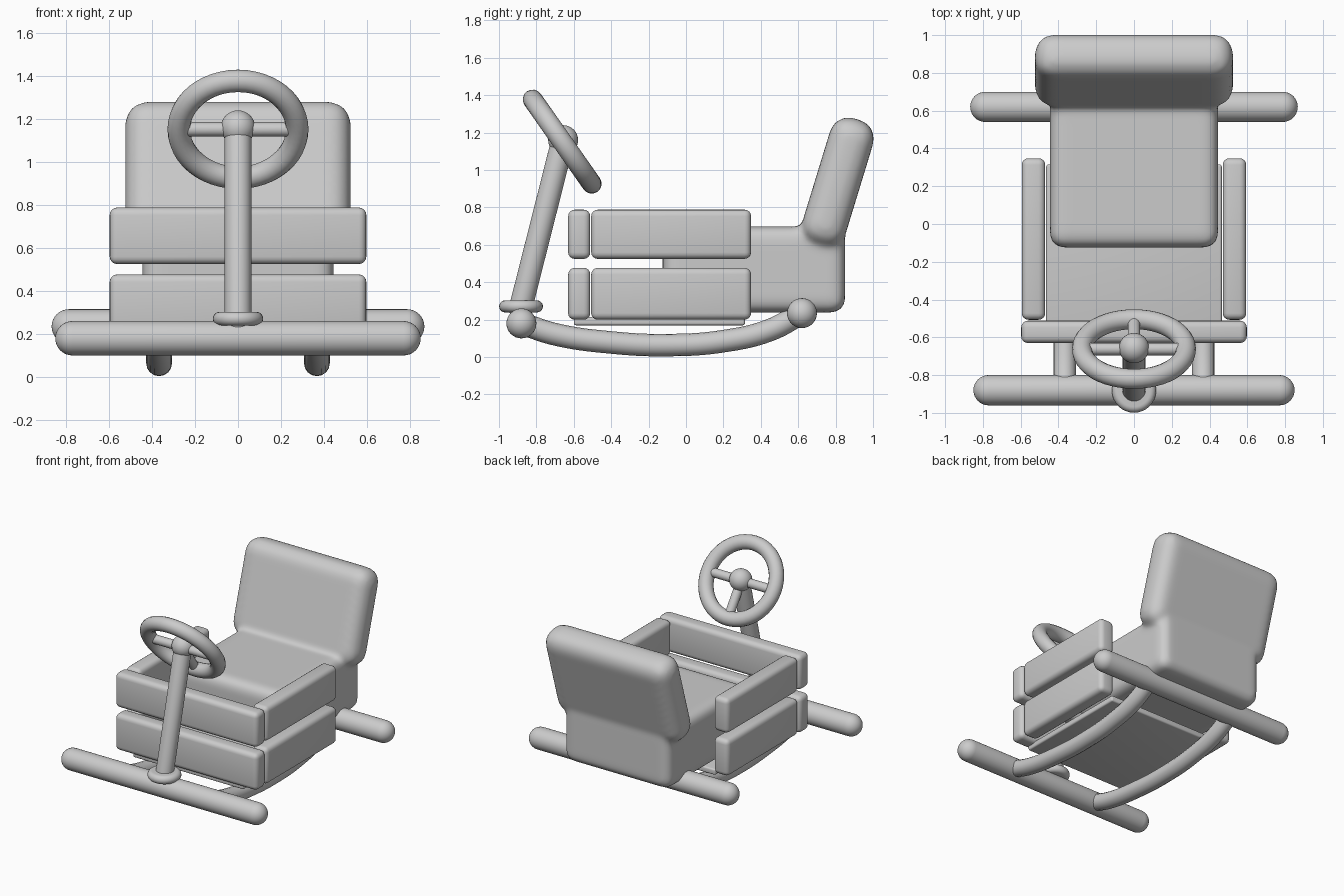
import bpy, bmesh, math
from mathutils import Vector, Matrix

if "Cube" in bpy.data.objects:
    bpy.data.objects.remove(bpy.data.objects["Cube"])

grey = bpy.data.materials.new("plain grey")
grey.diffuse_color = (0.6, 0.6, 0.6, 1)
grey.use_nodes = True
grey.node_tree.nodes["Principled BSDF"].inputs["Base Color"].default_value = grey.diffuse_color


def finish(name, bm, matrix=Matrix()):
    bmesh.ops.transform(bm, matrix=matrix, verts=bm.verts)
    bmesh.ops.recalc_face_normals(bm, faces=bm.faces)
    me = bpy.data.meshes.new(name)
    bm.to_mesh(me)
    bm.free()
    for p in me.polygons:
        p.use_smooth = True
    me.materials.append(grey)
    ob = bpy.data.objects.new(name, me)
    bpy.context.collection.objects.link(ob)
    return ob


def add_box(bm, centre, size, bevel, tilt=0, segments=4):
    # rounded box, tilted about the x axis
    part = bmesh.new()
    bmesh.ops.create_cube(part, size=1, matrix=Matrix.Diagonal((*size, 1)))
    bmesh.ops.bevel(part, geom=part.edges[:], offset=bevel, segments=segments,
                    profile=0.5, affect='EDGES')
    part.transform(Matrix.Translation(centre) @ Matrix.Rotation(tilt, 4, 'X'))
    tmp = bpy.data.meshes.new("tmp")
    part.to_mesh(tmp)
    part.free()
    bm.from_mesh(tmp)
    bpy.data.meshes.remove(tmp)


def span_box(name, lo, hi, bevel):
    lo, hi = Vector(lo), Vector(hi)
    bm = bmesh.new()
    add_box(bm, (lo + hi) / 2, hi - lo, bevel)
    return finish(name, bm)


def lathe(name, profile, origin, direction, steps=32):
    # spin an (r, z) profile about an axis
    bm = bmesh.new()
    vs = [bm.verts.new((r, 0, z)) for r, z in profile]
    es = [bm.edges.new(pair) for pair in zip(vs, vs[1:])]
    bmesh.ops.spin(bm, geom=vs + es, cent=(0, 0, 0), axis=(0, 0, 1),
                   angle=2 * math.pi, steps=steps)
    bmesh.ops.remove_doubles(bm, verts=bm.verts, dist=1e-4)
    rot = Vector(direction).to_track_quat('Z', 'Y').to_matrix().to_4x4()
    return finish(name, bm, Matrix.Translation(origin) @ rot)


def capsule(name, a, b, r):
    # round-ended rod, a and b are the end-sphere centres
    a, b = Vector(a), Vector(b)
    length = (b - a).length
    arc = [math.radians(90 * i / 8) for i in range(9)]
    low = [(r * math.sin(t), -r * math.cos(t)) for t in arc]
    high = [(r * math.cos(t), length + r * math.sin(t)) for t in arc]
    return lathe(name, low + high, a, b - a)


# cross bars at the front and rear
capsule("front_bar", (-0.77, -0.88, 0.18), (0.77, -0.88, 0.18), 0.08)
capsule("rear_bar", (-0.787, 0.62, 0.235), (0.787, 0.62, 0.235), 0.08)

# curved rockers
path = [(-0.88, 0.18), (-0.7, 0.122), (-0.4, 0.078), (-0.1, 0.064),
        (0.2, 0.085), (0.45, 0.145), (0.62, 0.235)]
for side, x in (("left", 0.367), ("right", -0.367)):
    cu = bpy.data.curves.new(side + "_rocker", 'CURVE')
    cu.dimensions = '3D'
    cu.bevel_depth = 0.06
    cu.bevel_resolution = 6
    cu.use_fill_caps = True
    sp = cu.splines.new('BEZIER')
    sp.bezier_points.add(len(path) - 1)
    for p, (y, z) in zip(sp.bezier_points, path):
        p.co = (x, y, z)
        p.handle_left_type = p.handle_right_type = 'AUTO'
    cu.materials.append(grey)
    ob = bpy.data.objects.new(side + "_rocker", cu)
    bpy.context.collection.objects.link(ob)
    bpy.ops.object.select_all(action='DESELECT')
    ob.select_set(True)
    bpy.context.view_layer.objects.active = ob
    bpy.ops.object.convert(target='MESH')

# floor and slatted walls
span_box("floor", (-0.465, -0.6, 0.17), (0.465, 0.315, 0.215), 0.012)
for level, z0, z1 in (("lower", 0.2, 0.477), ("upper", 0.525, 0.788)):
    span_box(level + "_front_slat", (-0.597, -0.63, z0), (0.597, -0.512, z1), 0.035)
    for side, s in (("left", 1), ("right", -1)):
        xs = sorted((s * 0.47, s * 0.594))
        span_box(f"{level}_{side}_slat", (xs[0], -0.507, z0), (xs[1], 0.348, z1), 0.035)

# seat cushion and leaning backrest, blended into one soft body
bm = bmesh.new()
add_box(bm, (0, 0.363, 0.468), (0.89, 0.975, 0.46), 0.07)
add_box(bm, (0, 0.813, 0.937), (1.05, 0.24, 0.70), 0.1, tilt=math.radians(-17))
seat = finish("seat", bm)
rm = seat.modifiers.new("blend", 'REMESH')
rm.mode = 'VOXEL'
rm.voxel_size = 0.018
rm.use_smooth_shade = True
sm = seat.modifiers.new("soften", 'SMOOTH')
sm.factor = 0.5
sm.iterations = 10

# steering column with its foot collar
capsule("steering_column", (0, -0.885, 0.26), (0, -0.66, 1.15), 0.062)
collar = [(0, -0.032), (0.085, -0.032)]
collar += [(0.085 + 0.032 * math.cos(t), 0.032 * math.sin(t))
           for t in (math.radians(a) for a in range(-75, 76, 15))]
collar += [(0.085, 0.032), (0, 0.032)]
lathe("column_collar", collar, (0, -0.882, 0.271), (0, 0, 1))

# steering wheel: rim, hub and three spokes
hub = Vector((0, -0.662, 1.152))
down = Vector((0, 0.574, -0.819))
normal = Vector((0, 0.819, 0.574))
rim = [(0.275 + 0.053 * math.cos(i * math.pi / 8), 0.053 * math.sin(i * math.pi / 8))
       for i in range(17)]
lathe("wheel_rim", rim, hub, normal, 48)
bm = bmesh.new()
bmesh.ops.create_uvsphere(bm, u_segments=32, v_segments=16, radius=0.08)
finish("wheel_hub", bm, Matrix.Translation(hub + Vector((0, 0.005, 0.008))))
for name, d in (("left", Vector((1, 0, 0))), ("right", Vector((-1, 0, 0))), ("lower", down)):
    capsule(name + "_spoke", hub, hub + d * 0.26, 0.033)
